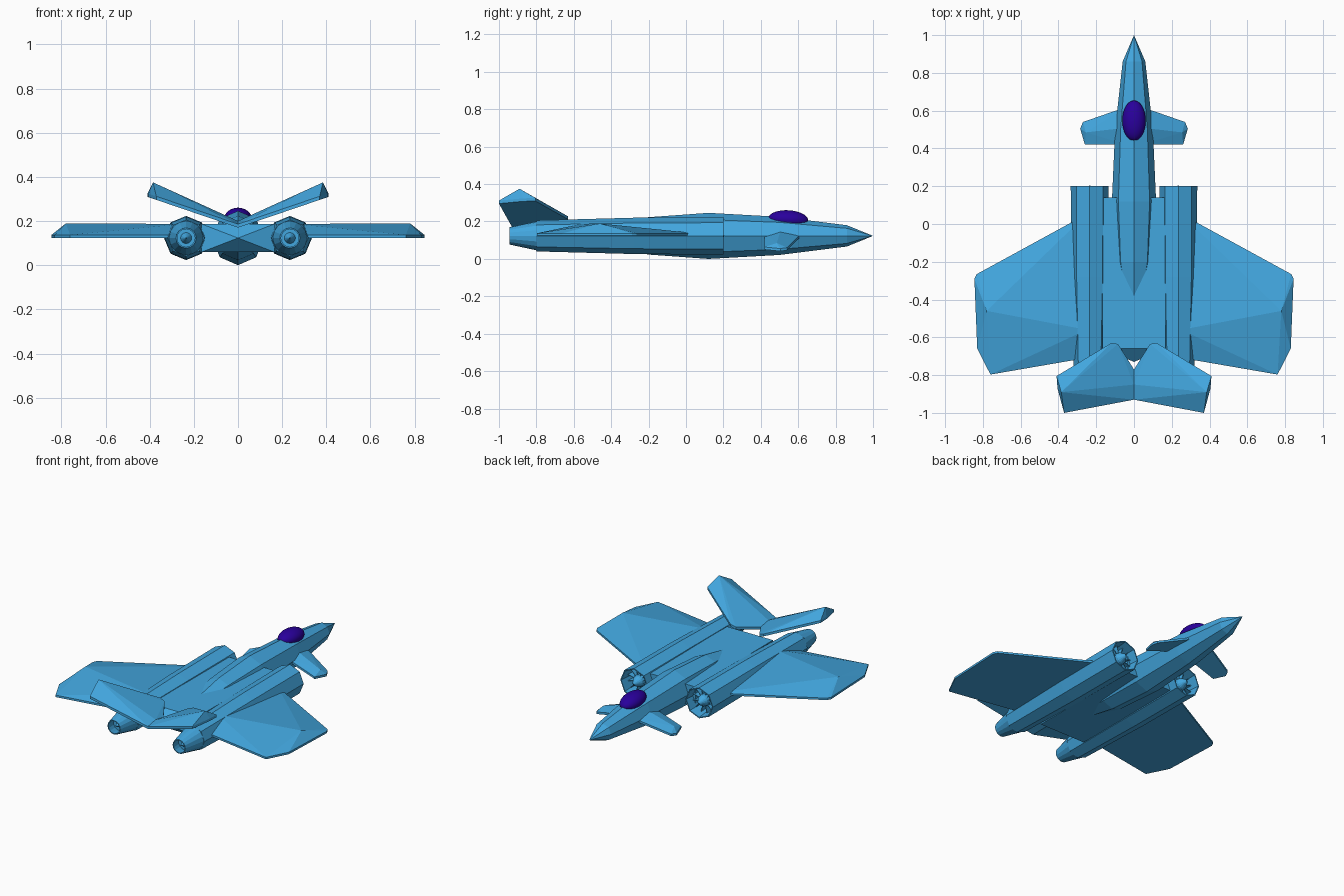
import bpy, bmesh, math
from mathutils import Vector

if "Cube" in bpy.data.objects:
    bpy.data.objects.remove(bpy.data.objects["Cube"])


def material(name, rgb):
    m = bpy.data.materials.new(name)
    m.diffuse_color = (*rgb, 1)
    m.use_nodes = True
    m.node_tree.nodes["Principled BSDF"].inputs["Base Color"].default_value = m.diffuse_color
    return m


BLUE = material("sky_blue", (0.055, 0.385, 0.74))
PURPLE = material("deep_purple", (0.022, 0.0, 0.33))
CZ = 0.123      # height of the centre line
EX = 0.235      # engine offset from the middle


def finish(name, bm, mat=BLUE, mirror=False):
    bmesh.ops.remove_doubles(bm, verts=bm.verts, dist=0.0002)
    bmesh.ops.recalc_face_normals(bm, faces=bm.faces)
    me = bpy.data.meshes.new(name)
    bm.to_mesh(me)
    bm.free()
    me.materials.append(mat)
    ob = bpy.data.objects.new(name, me)
    bpy.context.collection.objects.link(ob)
    if mirror:
        ob.modifiers.new("mirror", 'MIRROR')
    return ob


def loft(name, rings, sides, cx=0.0, mirror=False):
    """Join rings (y, half width, half height) along y."""
    bm = bmesh.new()
    loops = []
    for y, rx, rz in rings:
        loops.append([bm.verts.new((cx + rx * math.cos(a), y, CZ + rz * math.sin(a)))
                      for a in (2 * math.pi * k / sides for k in range(sides))])
    for a, b in zip(loops, loops[1:]):
        for k in range(sides):
            j = (k + 1) % sides
            bm.faces.new((a[k], a[j], b[j], b[k]))
    bmesh.ops.dissolve_degenerate(bm, edges=bm.edges, dist=0.0001)
    return finish(name, bm, mirror=mirror)


def fin(name, outline, base, slope, edge, ridge):
    """Flat-bottomed fin: outline in plan, tilted base, raised ridge on top."""
    bm = bmesh.new()
    for x, y in outline:
        z = base + slope * x
        bm.verts.new((x, y, z))
        bm.verts.new((x, y, z + edge))
    for p in ridge:
        bm.verts.new(p)
    bmesh.ops.convex_hull(bm, input=bm.verts)
    loose = [v for v in bm.verts if not v.link_faces]
    bmesh.ops.delete(bm, geom=loose, context='VERTS')
    return finish(name, bm, mirror=True)


# Fuselage: eight-sided spindle
loft("fuselage", [(1.0, 0, 0), (0.86, 0.06, 0.057), (0.5, 0.1, 0.102),
                  (0.12, 0.117, 0.123), (-0.2, 0.1, 0.1), (-0.7, 0, 0)], 8)

# Flat body between the engines, with a pyramid tail end
bm = bmesh.new()
hw, hh = 0.166, 0.064
for y in (0.14, -0.66):
    for sx in (-1, 1):
        for sz in (-1, 1):
            bm.verts.new((sx * hw, y, CZ + sz * hh))
bm.verts.new((0, -0.73, CZ))
bmesh.ops.convex_hull(bm, input=bm.verts)
finish("centre_body", bm)

# Engine pods with hollow intakes
prof = [(0.1, 0), (0.1, 0.084), (0.2, 0.093), (0.2, 0.1), (-0.28, 0.097),
        (-0.8, 0.083), (-0.8, 0)]
loft("engine_pod", [(y, r, r) for y, r in prof], 8, EX, True)

# Intake spikes
prof = [(0.205, 0), (0.195, 0.015), (0.165, 0.034), (0.1, 0.045)]
loft("intake_spike", [(y, r, r) for y, r in prof], 16, EX, True)

# Intake vanes
bm = bmesh.new()
for k in range(12):
    a = 2 * math.pi * (k + 0.5) / 12
    out = Vector((math.cos(a), 0, math.sin(a)))
    side = Vector((-math.sin(a), 0, math.cos(a))) * 0.002
    mid = Vector((EX, 0, CZ))
    vs = []
    for y in (0.1, 0.15):
        for r in (0.03, 0.083):
            for s in (-1, 1):
                vs.append(bm.verts.new(mid + out * r + side * s + Vector((0, y, 0))))
    bmesh.ops.convex_hull(bm, input=vs)
finish("intake_vanes", bm, mirror=True)

# Exhaust nozzles with an inner cone
prof = [(-0.78, 0.077), (-0.8, 0.077), (-0.945, 0.046), (-0.945, 0.04),
        (-0.88, 0.05), (-0.88, 0.025), (-0.93, 0)]
loft("exhaust_nozzle", [(y, r, r) for y, r in prof], 16, EX, True)

# Main wings
fin("main_wing", [(0.25, 0.053), (0.832, -0.265), (0.845, -0.29), (0.83, -0.66),
                  (0.76, -0.797), (0.25, -0.709)],
    0.124, 0, 0.013, [(0.78, -0.46, 0.189), (0.25, -0.56, 0.187)])

# V tail
fin("tail_fin", [(0, -0.77), (0.085, -0.635), (0.12, -0.63), (0.41, -0.805),
                 (0.405, -0.87), (0.37, -1.0), (0, -0.93)],
    0.17, 0.34, 0.016, [(0.385, -0.89, 0.375), (0, -0.85, 0.2)])

# Drooping canards
fin("canard", [(0.04, 0.62), (0.27, 0.54), (0.285, 0.505), (0.26, 0.42), (0.04, 0.42)],
    0.138, -0.34, 0.014, [(0.255, 0.485, 0.085), (0.04, 0.51, 0.162)])

# Canopy
bpy.ops.mesh.primitive_uv_sphere_add(segments=32, ring_count=16, radius=1,
                                     location=(0, 0.547, 0.211),
                                     rotation=(-0.06, 0, 0))
canopy = bpy.context.object
canopy.name = "canopy"
canopy.scale = (0.062, 0.107, 0.049)
canopy.data.materials.append(PURPLE)
bpy.ops.object.shade_smooth()
